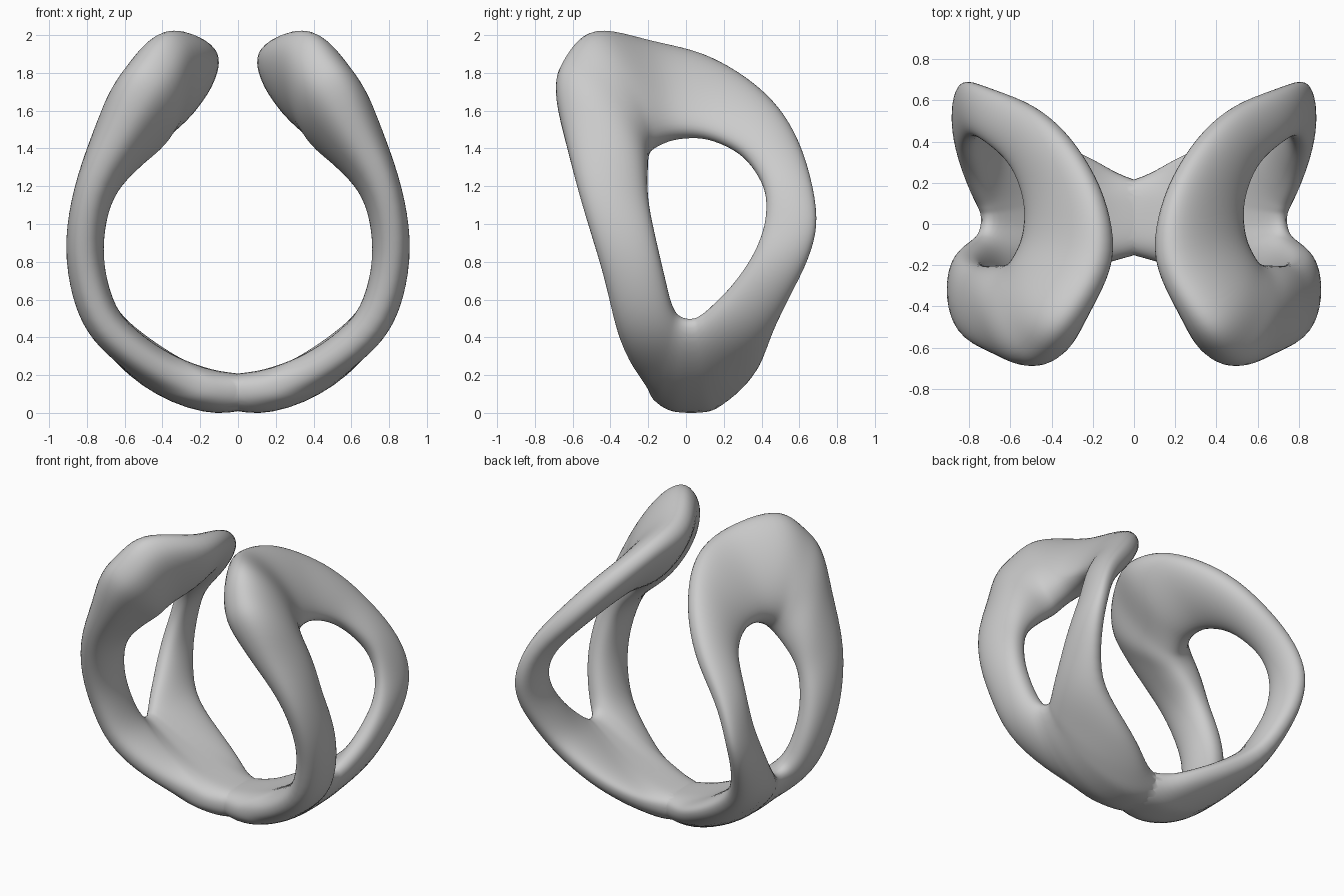
import bpy
import bmesh
import math
from mathutils import Vector

if "Cube" in bpy.data.objects:
    bpy.data.objects.remove(bpy.data.objects["Cube"], do_unlink=True)

# Curved spine of the sheet in x and z, from across the centre line up to the tip
PROFILE = [(-.4, .2), (-.2, .13), (0, .1), (.2, .12), (.46, .235), (.7, .44),
           (.8, .7), (.8, .95), (.71, 1.2), (.51, 1.45), (.33, 1.66),
           (.16, 1.86), (0, 2.05), (-.1, 2.2)]
CENTRE_INDEX = 2

# Stations round the opening: inner edge (y, spine position), outer edge
# (y, spine position), outward and inward thickness, outward lean of the outer edge
STATIONS = [
    (-.07, 3.4, -.22, 1.4, .1, .1, 0),
    (-.1, 3.8, -.35, 2.7, .1, .1, 0),
    (-.17, 5, -.45, 4.2, .1, .1, 0),
    (-.2, 5.7, -.59, 6, .11, .11, .05),
    (-.2, 6.3, -.69, 7.5, .18, .16, .14),
    (-.19, 6.65, -.65, 8.3, .2, .19, .16),
    (-.15, 6.83, -.49, 9, .17, .19, .18),
    (-.04, 6.98, -.18, 9.25, .13, .15, .03),
    (.12, 6.94, .13, 8.95, .1, .11, 0),
    (.3, 6.57, .42, 8, .09, .1, 0),
    (.41, 5.9, .6, 6.8, .08, .09, 0),
    (.42, 5.2, .69, 5.4, .06, .08, .02),
    (.36, 4.5, .65, 4.4, .07, .08, .01),
    (.25, 3.85, .48, 3, .09, .08, -.03),
    (.12, 3.35, .38, 1.65, .11, .08, -.05),
    (.07, 3.2, .25, .45, .12, .09, -.02),
    (.04, 3.15, .14, -.8, .13, .1, 0),
    (0, 3.15, -.08, -.8, .13, .1, 0),
    (-.04, 3.22, -.18, .5, .11, .1, 0),
]
STEPS, AROUND = 6, 44


def spline(points, i, f, cyclic=False):
    """Smooth interpolation between points i and i + 1."""
    n = len(points)
    pick = (lambda k: k % n) if cyclic else (lambda k: min(max(k, 0), n - 1))
    a, b, c, d = (Vector(points[pick(i + k)]) for k in (-1, 0, 1, 2))
    return b + (c - a) * (f / 2) + (a * 2 - b * 5 + c * 4 - d) * (f * f / 2) \
        + (b * 3 - a - c * 3 + d) * (f ** 3 / 2)


def spine(s):
    i = math.floor(s)
    return spline(PROFILE, i + CENTRE_INDEX, s - i)


def section_point(station, angle):
    """Point on the rounded cross-section of one station."""
    y_in, s_in, y_out, s_out, t_out, t_in, lean = station
    u = (1 - math.cos(angle)) / 2
    s = s_in + (s_out - s_in) * u
    centre = spine(s)
    along = (spine(s + .02) - spine(s - .02)).normalized()
    w = math.sin(angle)
    lift = math.copysign(abs(w) ** .85, w) * (t_out if w > 0 else t_in) + lean * u
    return Vector((centre.x + along.y * lift,
                   y_in + (y_out - y_in) * u,
                   centre.y - along.x * lift))


# One looped half, swept round its opening
bm = bmesh.new()
rings = []
for i in range(len(STATIONS)):
    for k in range(STEPS):
        station = spline(STATIONS, i, k / STEPS, cyclic=True)
        rings.append([bm.verts.new(section_point(station, math.tau * j / AROUND))
                      for j in range(AROUND)])
for i, ring in enumerate(rings):
    following = rings[(i + 1) % len(rings)]
    for j in range(AROUND):
        m = (j + 1) % AROUND
        bm.faces.new((ring[j], ring[m], following[m], following[j]))
bmesh.ops.recalc_face_normals(bm, faces=bm.faces)
for _ in range(3):
    bmesh.ops.smooth_vert(bm, verts=bm.verts, factor=.5,
                          use_axis_x=True, use_axis_y=True, use_axis_z=True)

# Trim at the centre line and rest it on the ground
bmesh.ops.bisect_plane(bm, geom=bm.verts[:] + bm.edges[:] + bm.faces[:],
                       plane_co=(0, 0, 0), plane_no=(-1, 0, 0), clear_outer=True)
low = min(v.co.z for v in bm.verts)
bmesh.ops.translate(bm, verts=bm.verts, vec=(0, 0, -low))

mesh = bpy.data.meshes.new("twin_loop_sculpture")
bm.to_mesh(mesh)
bm.free()
sculpture = bpy.data.objects.new("twin_loop_sculpture", mesh)
bpy.context.collection.objects.link(sculpture)

# Single plain grey finish
grey = bpy.data.materials.new("light_grey")
grey.use_nodes = True
colour = (.6, .6, .6, 1)
grey.diffuse_color = colour
grey.node_tree.nodes["Principled BSDF"].inputs["Base Color"].default_value = colour
mesh.materials.append(grey)

# Matching half on the other side
mirror = sculpture.modifiers.new("mirror", "MIRROR")
mirror.use_axis[0] = True
mirror.merge_threshold = .001

bpy.ops.object.select_all(action="DESELECT")
sculpture.select_set(True)
bpy.context.view_layer.objects.active = sculpture
bpy.ops.object.shade_smooth_by_angle(angle=math.radians(60))
